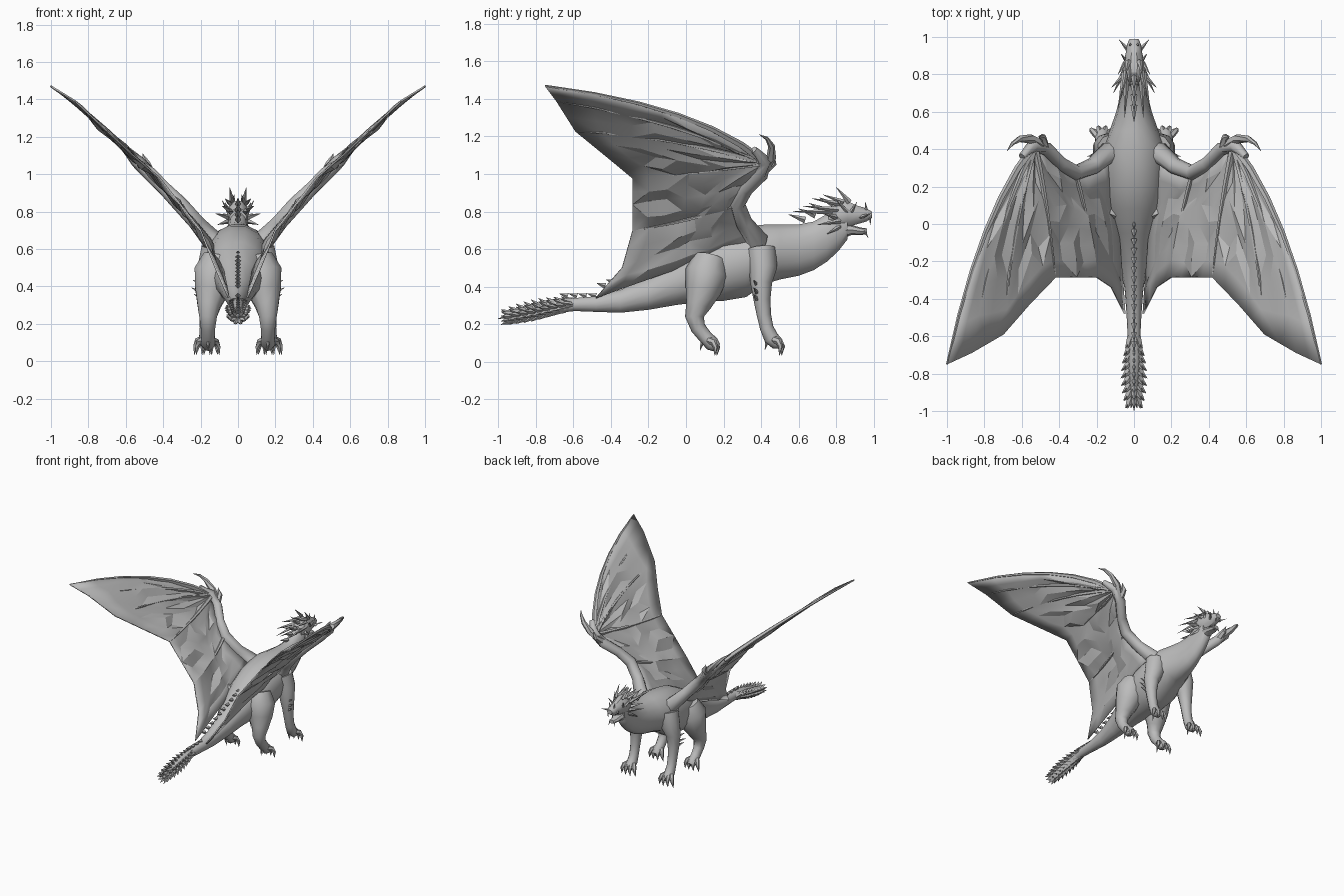
import bpy, bmesh, math, random
from mathutils import Vector

random.seed(4)
hide = bpy.data.materials.new("grey hide")
hide.diffuse_color = (0.5, 0.5, 0.5, 1)


def finish(name, bm, mirror=False, angle=40, thick=0):
    bmesh.ops.recalc_face_normals(bm, faces=bm.faces)
    me = bpy.data.meshes.new(name)
    bm.to_mesh(me)
    bm.free()
    me.materials.append(hide)
    ob = bpy.data.objects.new(name, me)
    bpy.context.collection.objects.link(ob)
    bpy.ops.object.select_all(action='DESELECT')
    ob.select_set(True)
    bpy.context.view_layer.objects.active = ob
    bpy.ops.object.shade_smooth_by_angle(angle=math.radians(angle))
    if thick:
        m = ob.modifiers.new("thickness", 'SOLIDIFY')
        m.thickness, m.offset = thick, 0
    if mirror:
        m = ob.modifiers.new("mirror", 'MIRROR')
        m.use_mirror_merge = False
    return ob


def skin(bm, rings):
    """Join rings of points into a closed skin."""
    vs = [[bm.verts.new(p) for p in r] for r in rings]
    n = len(vs[0])
    for a, b in zip(vs, vs[1:]):
        for i in range(n):
            bm.faces.new((a[i], a[(i + 1) % n], b[(i + 1) % n], b[i]))
    bm.faces.new(vs[0])
    bm.faces.new(vs[-1])


def slices(bm, rows, n=14):
    """Loft upright slices: y, top, bottom, half width."""
    rings = []
    for y, t, b, w in rows:
        rings.append([(w * math.cos(k * math.tau / n), y,
                       (t + b) / 2 + (t - b) / 2 * math.sin(k * math.tau / n)) for k in range(n)])
    skin(bm, rings)


def limb(bm, pts, n=9):
    """Tapered tube through points: x, y, z, radius."""
    ps = [Vector(p[:3]) for p in pts]
    rings = []
    for i, p in enumerate(ps):
        d = (ps[min(i + 1, len(ps) - 1)] - ps[max(i - 1, 0)]).normalized()
        u = d.cross(Vector((1, 0.01, 0.02))).normalized()
        v = d.cross(u)
        r = pts[i][3]
        rings.append([p + (u * math.cos(k * math.tau / n) + v * math.sin(k * math.tau / n)) * r
                      for k in range(n)])
    skin(bm, rings)


def spike(bm, a, b, r, n=4):
    limb(bm, [(*a, r), (*b, 0.001)], n)


# Body, neck and tail in one skin
bm = bmesh.new()
slices(bm, [(-0.97, .245, .225, .008), (-0.85, .30, .235, .028), (-0.72, .335, .25, .036),
            (-0.6, .34, .27, .034), (-0.48, .35, .265, .04), (-0.35, .385, .26, .05),
            (-0.2, .45, .275, .075), (-0.05, .55, .30, .11), (0.08, .64, .315, .15),
            (0.2, .70, .32, .17), (0.32, .725, .34, .175), (0.42, .735, .41, .165),
            (0.5, .735, .435, .13), (0.6, .735, .455, .095), (0.68, .75, .485, .075),
            (0.75, .79, .53, .062), (0.81, .83, .585, .055), (0.86, .83, .65, .045)])
finish("body_and_tail", bm, angle=60)

# Head: upper skull and lower jaw
bm = bmesh.new()
slices(bm, [(0.76, .82, .72, .045), (0.81, .86, .70, .062), (0.86, .86, .715, .058),
            (0.91, .835, .73, .045), (0.96, .82, .745, .037), (0.99, .80, .765, .024)], 10)
slices(bm, [(0.8, .75, .64, .05), (0.88, .73, .675, .04), (0.93, .715, .675, .032),
            (0.965, .71, .68, .02)], 8)
finish("head", bm, angle=35)

# Horns, cheek frill and jaw tusks
bm = bmesh.new()
for a, b, r in [((.03, .87, .85), (.045, .80, .93), .016), ((.03, .84, .85), (.02, .73, .89), .015),
                ((.04, .82, .84), (.07, .67, .87), .015), ((.05, .81, .81), (.085, .62, .83), .016),
                ((.05, .80, .77), (.12, .73, .79), .016), ((.05, .82, .75), (.11, .70, .73), .015),
                ((.045, .82, .72), (.09, .75, .68), .014), ((.05, .86, .80), (.085, .80, .86), .012),
                ((.04, .78, .80), (.05, .57, .80), .018), ((.03, .93, .77), (.08, .985, .79), .013),
                ((.045, .88, .80), (.07, .91, .85), .011), ((.02, .96, .81), (.025, .955, .85), .009),
                ((.02, .95, .70), (.025, .97, .66), .008), ((.02, .98, .77), (.02, .982, .73), .007)]:
    spike(bm, a, b, r)
finish("horns_and_frill", bm, True, 30)

# Crest along the nape and small plates down the back
bm = bmesh.new()
for i in range(4):
    y = .80 - .055 * i
    spike(bm, (0, y, .83 - .025 * i), (0, y - .09, .875 - .03 * i), .018)
for i in range(14):
    y = .02 - .05 * i
    z = .575 + .38 * (y - .02) if y > -.48 else .35
    spike(bm, (0, y, max(z, .335)), (0, y - .045, max(z, .335) + .014), .016)
finish("back_crest", bm, False, 30)

# Spiked tail club
bm = bmesh.new()
for i in range(9):
    y = -.61 - .04 * i
    f = math.sin(math.pi * (i + 1.5) / 11)
    c = .305 - .0085 * i
    for ang in (90, 45, 10, -30, -70):
        ca, sa = math.cos(math.radians(ang)), math.sin(math.radians(ang))
        spike(bm, (.018 * ca, y, c + .018 * sa),
              ((.03 + .042 * f) * ca, y - .055, c + (.028 + .032 * f) * sa), .021)
spike(bm, (0, -.93, .245), (0, -1.0, .23), .014)
finish("tail_spikes", bm, True, 30)

# Legs
legs = {
    "hind_leg": [(.10, .13, .55, .09), (.125, .11, .47, .115), (.14, .09, .38, .095),
                 (.155, .065, .30, .066), (.16, .045, .24, .05), (.16, .065, .18, .04),
                 (.16, .105, .13, .037), (.16, .14, .095, .04), (.16, .165, .075, .025)],
    "front_leg": [(.12, .40, .60, .08), (.145, .41, .50, .075), (.165, .40, .42, .058),
                  (.17, .405, .33, .045), (.17, .415, .25, .038), (.17, .43, .18, .036),
                  (.17, .455, .125, .04), (.17, .485, .10, .036), (.17, .505, .09, .022)]}
for name, pts in legs.items():
    bm = bmesh.new()
    limb(bm, pts, 10)
    x, y, z, _ = pts[-2]
    # toes with hooked claws
    for dx in (-.055, -.018, .02, .058):
        fy = .035 - abs(dx) * .3
        limb(bm, [(x + dx * .3, y - .02, z + .02, .022), (x + dx * .8, y + fy * .5, z + .008, .018),
                  (x + dx, y + fy, z - .02, .013), (x + dx * 1.1, y + fy - .005, .01 + z * .25, .001)], 6)
    spike(bm, (x, y - .05, z + .02), (x, y - .065, z - .035), .013)
    finish(name, bm, True, 50)

# Elbow spurs
bm = bmesh.new()
for z, l in ((.42, .05), (.38, .06), (.345, .045)):
    spike(bm, (.185, .385, z - .02), (.19 + l, .36, z + .015), .016)
finish("elbow_spurs", bm, True, 30)

# Wing arm and thumb claw
W = Vector((.53, .42, 1.06))
bm = bmesh.new()
limb(bm, [(.08, .36, .60, .07), (.14, .38, .65, .058), (.22, .31, .74, .045), (.31, .275, .84, .042),
          (.39, .32, .92, .038), (.47, .40, 1.0, .04), (.54, .42, 1.07, .036), (.60, .36, 1.13, .02)], 8)
limb(bm, [(.50, .42, 1.04, .03), (.55, .455, 1.09, .026), (.61, .455, 1.15, .018),
          (.65, .43, 1.19, .01), (.68, .39, 1.21, .001)], 6)
limb(bm, [(.48, .41, 1.02, .03), (.49, .465, 1.06, .02), (.51, .47, 1.11, .001)], 6)
finish("wing_arm", bm, True, 50)

# Finger lines, each from the arm out to the trailing edge (quadratic curves)
ribs = [(W, (.82, .08, 1.36), (1.0, -.75, 1.47)),
        (W, (.76, -.02, 1.28), (.87, -.69, 1.39)),
        (W, (.66, -.05, 1.20), (.70, -.59, 1.23)),
        (W, (.55, .05, 1.08), (.56, -.43, 1.10)),
        (W, (.46, .10, 1.01), (.42, -.285, .98)),
        ((.42, .34, .95), (.34, .05, .88), (.31, -.285, .84)),
        ((.31, .26, .84), (.24, .02, .74), (.20, -.285, .70)),
        ((.22, .29, .74), (.15, 0, .62), (.12, -.34, .50)),
        ((.12, .34, .62), (.08, 0, .52), (.05, -.48, .34))]


def along(rib, t):
    a, b, c = map(Vector, rib)
    return a * (1 - t) ** 2 + b * 2 * t * (1 - t) + c * t * t


# Wing membrane with creased folds
bm = bmesh.new()
N = 7
normal = Vector((-.7, 0, .7))
cols = []
for i in range(len(ribs) * 2 - 1):
    col = []
    for k in range(N + 1):
        t = k / N
        p = along(ribs[i // 2], t)
        if i % 2:
            p = (p + along(ribs[i // 2 + 1], t)) / 2 - normal * .012 * math.sin(math.pi * t)
        if 0 < k < N and 0 < i < len(ribs) * 2 - 2:
            p += normal * random.uniform(-.012, .012)
            p.y += random.uniform(-.02, .02)
        col.append(bm.verts.new(p))
    cols.append(col)
for a, b in zip(cols, cols[1:]):
    for k in range(N):
        q = (a[k], a[k + 1], b[k + 1], b[k])
        s = random.randint(0, 1)
        for tri in ((q[s], q[s + 1], q[s + 2]), (q[s], q[s + 2], q[(s + 3) % 4])):
            bm.faces.new(tri)
bmesh.ops.remove_doubles(bm, verts=bm.verts, dist=.0005)
finish("wing_membrane", bm, True, 18, .01)

# Wing fingers
bm = bmesh.new()
for j, r in ((0, .022), (1, .017), (2, .017), (4, .018), (6, .014)):
    limb(bm, [(*along(ribs[j], k / 6), r * (1 - .75 * k / 6)) for k in range(7)], 5)
finish("wing_fingers", bm, True, 30)
